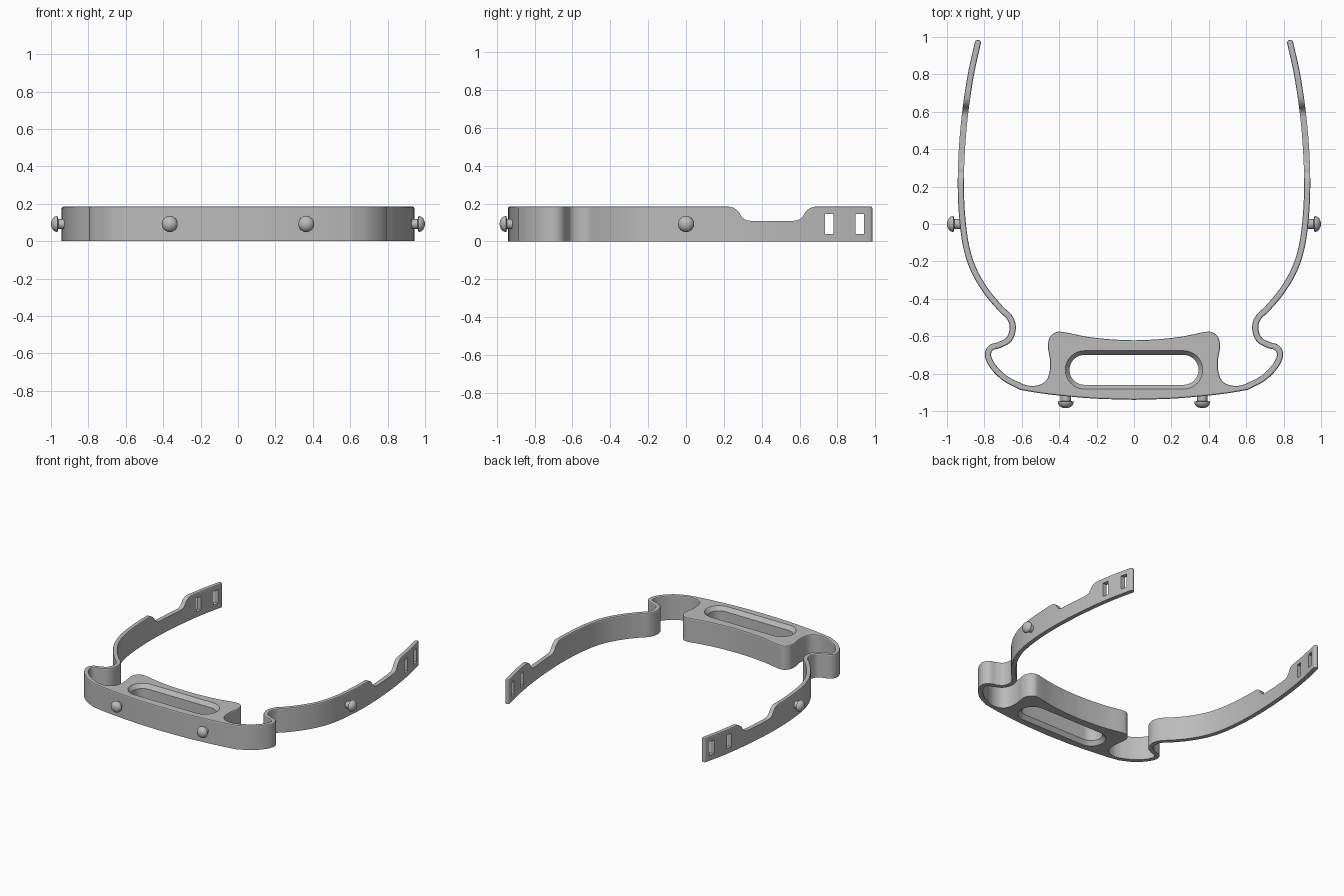
import bpy, bmesh
from math import sin, cos, pi, radians
from mathutils import Vector

if "Cube" in bpy.data.objects:
    bpy.data.objects.remove(bpy.data.objects["Cube"])

HEIGHT, HALF = 0.185, 0.0165

grey = bpy.data.materials.new("plain grey")
grey.use_nodes = True
grey.diffuse_color = (0.5, 0.5, 0.5, 1)
grey.node_tree.nodes["Principled BSDF"].inputs["Base Color"].default_value = (0.5, 0.5, 0.5, 1)


def spline(points, steps=6):
    """Smooth curve through 2D points."""
    p = [Vector(q) for q in points]
    p = [2 * p[0] - p[1]] + p + [2 * p[-1] - p[-2]]
    out = []
    for a, b, c, d in zip(p, p[1:], p[2:], p[3:]):
        for i in range(steps):
            t = i / steps
            out.append(0.5 * (2 * b + (c - a) * t + (2 * a - 5 * b + 4 * c - d) * t**2
                              + (3 * b - a - 3 * c + d) * t**3))
    return out + [p[-2]]


def loft(name, rings, round_top=0):
    """Closed solid through equal rings, with an optional rounded last rim."""
    bm = bmesh.new()
    loops = [[bm.verts.new(v) for v in ring] for ring in rings]
    for lo, hi in zip(loops, loops[1:]):
        for i in range(len(lo)):
            bm.faces.new((lo[i - 1], lo[i], hi[i], hi[i - 1]))
    bm.faces.new(loops[0][::-1])
    top = bm.faces.new(loops[-1])
    bmesh.ops.recalc_face_normals(bm, faces=bm.faces)
    if round_top:
        bmesh.ops.bevel(bm, geom=list(top.edges), offset=round_top, segments=2,
                        profile=0.5, affect='EDGES')
    mesh = bpy.data.meshes.new(name)
    bm.to_mesh(mesh)
    bm.free()
    mesh.materials.append(grey)
    obj = bpy.data.objects.new(name, mesh)
    bpy.context.collection.objects.link(obj)
    return obj


def activate(obj):
    bpy.ops.object.select_all(action='DESELECT')
    obj.select_set(True)
    bpy.context.view_layer.objects.active = obj


def smooth(obj):
    activate(obj)
    bpy.ops.object.shade_smooth_by_angle(angle=radians(21))


def cut(target, cutter):
    cutter.hide_render = True
    activate(target)
    mod = target.modifiers.new("cut", 'BOOLEAN')
    mod.operation, mod.solver, mod.object = 'DIFFERENCE', 'EXACT', cutter
    bpy.ops.object.modifier_apply(modifier=mod.name)
    bpy.data.objects.remove(cutter)


# Centre line of one arm: tip, side, hook, then the front corner
arm = spline([(.835, .968), (.872, .8), (.902, .6), (.92, .4), (.926, .2), (.917, .02),
              (.895, -.13), (.855, -.25), (.79, -.36), (.715, -.45), (.665, -.5),
              (.648, -.555), (.667, -.615), (.715, -.645), (.763, -.661), (.781, -.7),
              (.755, -.76), (.69, -.825), (.6, -.872)])
outer, inner = [], []
for i, p in enumerate(arm):
    d = (arm[min(i + 1, len(arm) - 1)] - arm[max(i - 1, 0)]).normalized()
    side = Vector((-d.y, d.x)) * HALF
    outer.append(p + side)
    inner.append(p - side)

# Rounded arm tip
across = outer[0] - arm[0]
along = Vector((-across.y, across.x))
tip = [arm[0] + across * cos(pi * k / 12) + along * sin(pi * k / 12) for k in range(1, 12)]

# Front edge and the thick centre block
front = spline([(0, -.94), (.2, -.934), (.37, -.92), (.5, -.905), outer[-1]])
block = spline([inner[-1], (.55, -.866), (.5, -.858), (.465, -.83), (.45, -.78), (.45, -.72),
                (.46, -.66), (.452, -.61), (.42, -.58), (.375, -.578), (.25, -.603),
                (.12, -.617), (0, -.622)])
half = front[:-1] + outer[::-1] + tip + inner[:-1] + block
outline = half + [Vector((-p.x, p.y)) for p in half[-2:0:-1]]
frame = loft("frame_band", [[(p.x, p.y, z) for p in outline] for z in (0, HEIGHT)], 0.008)


# Long window through the block, chamfered at both rims
def stadium(z, grow):
    ring = []
    for sign in (1, -1):
        for k in range(17):
            a = -pi / 2 + pi * k / 16
            r = 0.08 + grow
            ring.append((sign * (0.265 + r * cos(a)), -0.78 + sign * r * sin(a), z))
    return ring


cut(frame, loft("window_cutter", [stadium(-.01, .03), stadium(.03, 0),
                                  stadium(HEIGHT - .03, 0), stadium(HEIGHT + .01, .03)]))

# Lowered stretch on the top of both arms
dip = spline([(.2, .186), (.245, .18), (.275, .16), (.295, .13), (.32, .112), (.36, .108)])
dip += [Vector((.91 - p.x, p.y)) for p in dip[::-1]]
dip += [Vector((.71, .25)), Vector((.2, .25))]
cut(frame, loft("dip_cutter", [[(x, p.x, p.y) for p in dip] for x in (-1.1, 1.1)]))

# Strap slots near the arm tips
for y0, y1 in ((.735, .78), (.895, .94)):
    rect = ((y0, .04), (y1, .04), (y1, .145), (y0, .145))
    cut(frame, loft("slot_cutter", [[(x, y, z) for y, z in rect] for x in (-1.1, 1.1)]))
smooth(frame)

# Domed buttons: two on the front, one on each arm
profile = [(.027, 0), (.027, .046), (.043, .05)]
profile += [(max(.043 * cos(pi * k / 16), .001), .05 + .035 * sin(pi * k / 16))
            for k in range(1, 9)]


def button(name, base, direction):
    rings = []
    out = Vector(direction)
    flat = out.cross(Vector((0, 0, 1)))
    for r, depth in profile:
        rings.append([Vector(base) + out * depth + flat * r * cos(pi * k / 12)
                      + Vector((0, 0, r * sin(pi * k / 12))) for k in range(24)])
    smooth(loft(name, rings))


for label, s in (("left", 1), ("right", -1)):
    button(label + "_front_button", (s * .365, -.9, .092), (0, -1, 0))
    button(label + "_arm_button", (s * .915, 0, .092), (s, 0, 0))
